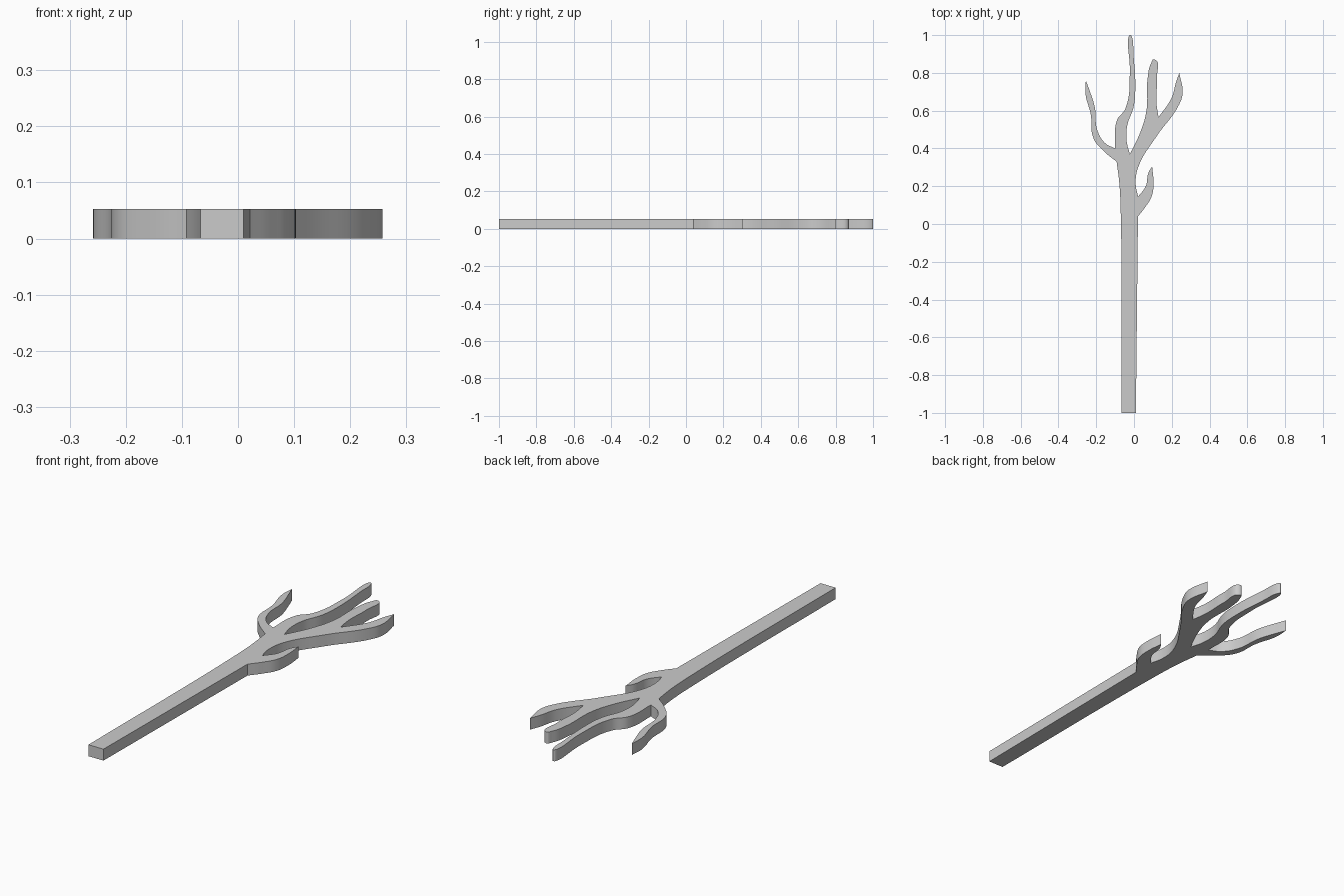
import bpy

cube = bpy.data.objects.get("Cube")
if cube:
    bpy.data.objects.remove(cube, do_unlink=True)

THICKNESS = 0.053

# Outline sections, each running from one sharp corner to the next
trunk_base = [(-.067, -1), (.01, -1)]
trunk_right = [(.01, -1), (.021, .04)]
low_twig_outer = [(.021, .04), (.06, .09), (.095, .15), (.103, .22), (.096, .305)]
low_twig_inner = [(.096, .305), (.076, .27), (.062, .2), (.022, .145)]
right_bough_outer = [(.022, .145), (.009, .21), (.022, .3), (.12, .465), (.235, .625),
                     (.257, .69), (.24, .8)]
right_bough_inner = [(.24, .8), (.222, .75), (.2, .67), (.13, .565)]
fork_outer = [(.13, .565), (.119, .64), (.121, .77), (.107, .872), (.09, .85),
              (.072, .77), (.066, .6), (.035, .49), (-.022, .37)]
middle_bough = [(-.022, .37), (-.039, .44), (-.036, .52), (-.002, .62), (.007, .73),
                (-.003, .9), (-.011, .99), (-.02, 1), (-.03, .985), (-.022, .8),
                (-.046, .61), (-.09, .55), (-.1, .4)]
left_bough_inner = [(-.1, .4), (-.155, .43), (-.195, .5), (-.208, .62), (-.24, .72),
                    (-.255, .76)]
left_bough_outer = [(-.255, .76), (-.257, .69), (-.229, .58), (-.215, .455),
                    (-.165, .39), (-.092, .33)]
trunk_left = [(-.092, .33), (-.078, .22), (-.07, .05), (-.067, -1)]

sections = [trunk_base, trunk_right, low_twig_outer, low_twig_inner,
            right_bough_outer, right_bough_inner, fork_outer, middle_bough,
            left_bough_inner, left_bough_outer, trunk_left]


def flat_material(name, colour):
    mat = bpy.data.materials.new(name)
    mat.use_nodes = True
    mat.diffuse_color = colour
    mat.node_tree.nodes["Principled BSDF"].inputs["Base Color"].default_value = colour
    return mat


def cut_out(name, outline, thickness, material):
    """Filled, extruded shape whose section ends are corners and the rest smooth."""
    points = [(p, i == 0) for part in outline for i, p in enumerate(part[:-1])]
    curve = bpy.data.curves.new(name, "CURVE")
    curve.dimensions = "2D"
    curve.fill_mode = "BOTH"
    curve.extrude = thickness / 2
    curve.resolution_u = 8
    spline = curve.splines.new("BEZIER")
    spline.bezier_points.add(len(points) - 1)
    spline.use_cyclic_u = True
    for knot, ((x, y), corner) in zip(spline.bezier_points, points):
        knot.co = (x, y, 0)
        kind = "VECTOR" if corner else "AUTO"
        knot.handle_left_type = knot.handle_right_type = kind
    obj = bpy.data.objects.new(name, curve)
    obj.location.z = thickness / 2
    obj.data.materials.append(material)
    bpy.context.collection.objects.link(obj)

    # Turn the curve into a welded mesh with crisp rims
    bpy.ops.object.select_all(action="DESELECT")
    obj.select_set(True)
    bpy.context.view_layer.objects.active = obj
    bpy.ops.object.convert(target="MESH")
    obj = bpy.context.object
    bpy.ops.object.mode_set(mode="EDIT")
    bpy.ops.mesh.select_all(action="SELECT")
    bpy.ops.mesh.remove_doubles(threshold=0.0005)
    bpy.ops.mesh.normals_make_consistent(inside=False)
    bpy.ops.object.mode_set(mode="OBJECT")
    bpy.ops.object.shade_smooth_by_angle(angle=0.6)
    return obj


grey = flat_material("plain grey", (0.6, 0.6, 0.6, 1))
cut_out("branching_stick", sections, THICKNESS, grey)
